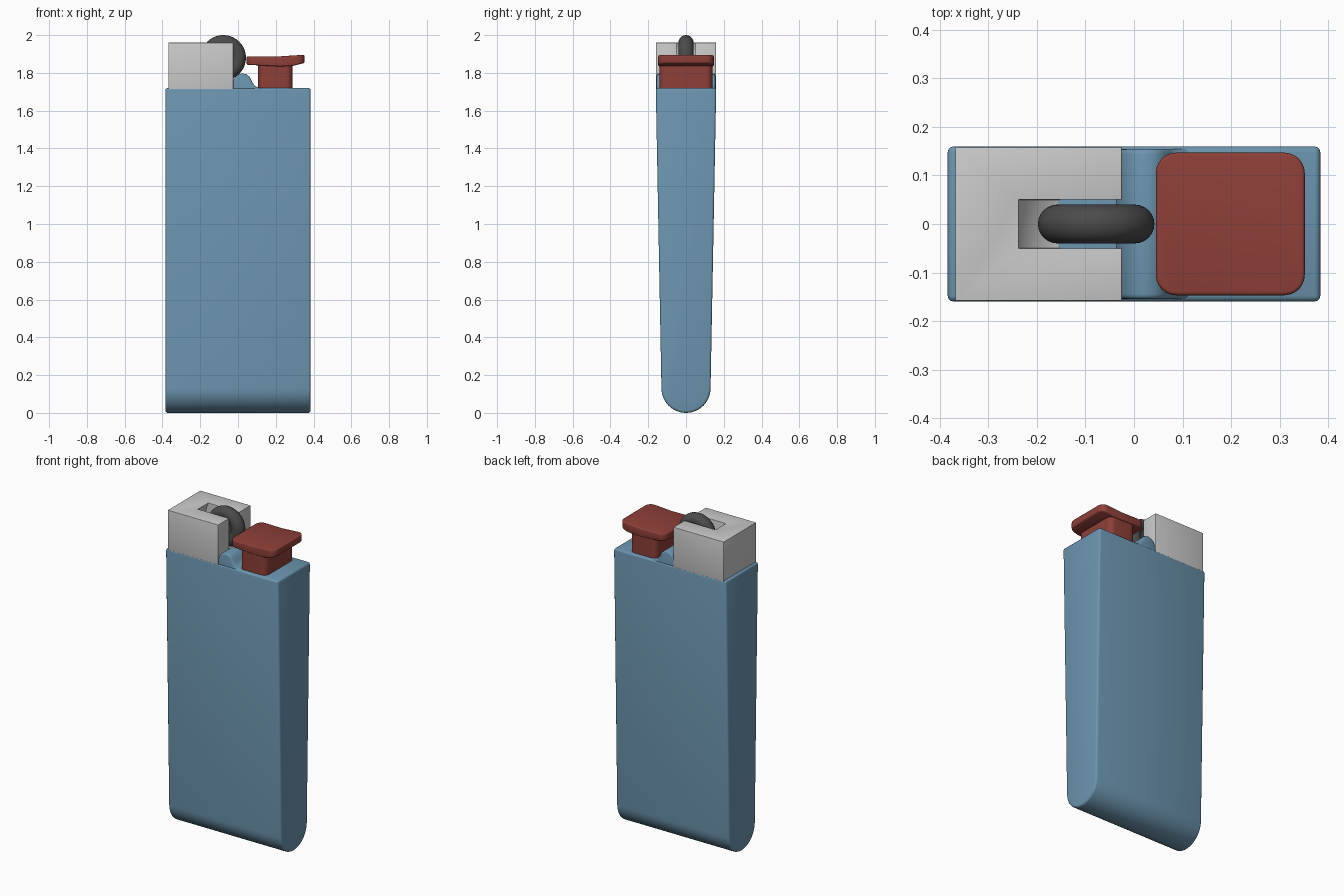
import bpy, bmesh, math

if "Cube" in bpy.data.objects:
    bpy.data.objects.remove(bpy.data.objects["Cube"])


def paint(ob, name, rgb):
    mat = bpy.data.materials.new(name)
    mat.diffuse_color = (*rgb, 1)
    mat.use_nodes = True
    mat.node_tree.nodes["Principled BSDF"].inputs["Base Color"].default_value = mat.diffuse_color
    ob.data.materials.append(mat)


def finish(ob, bevel=0.0, segs=3, cutter=None):
    bpy.ops.object.select_all(action='DESELECT')
    ob.select_set(True)
    bpy.context.view_layer.objects.active = ob
    if cutter:
        m = ob.modifiers.new("cut", 'BOOLEAN')
        m.operation = 'DIFFERENCE'
        m.solver = 'EXACT'
        m.object = cutter
        bpy.ops.object.modifier_apply(modifier=m.name)
    if bevel:
        m = ob.modifiers.new("bevel", 'BEVEL')
        m.width = bevel
        m.segments = segs
        m.limit_method = 'ANGLE'
        m.angle_limit = math.radians(35)
        bpy.ops.object.modifier_apply(modifier=m.name)
    bpy.ops.object.shade_smooth_by_angle(angle=math.radians(35))


def prism(name, pts, half, axis, corner=0.0):
    """Extrude a profile: axis 'x' takes (y, z) points, axis 'y' takes (x, z)."""
    bm = bmesh.new()
    place = (lambda p, d: (d, p[0], p[1])) if axis == 'x' else (lambda p, d: (p[0], d, p[1]))
    face = bm.faces.new([bm.verts.new(place(p, -half)) for p in pts])
    new = bmesh.ops.extrude_face_region(bm, geom=[face])['geom']
    step = place((0, 0), 2 * half)
    bmesh.ops.translate(bm, vec=step, verts=[v for v in new if isinstance(v, bmesh.types.BMVert)])
    if corner:
        upright = [e for e in bm.edges
                   if (e.verts[0].co - e.verts[1].co).xy.length < 1e-5]
        bmesh.ops.bevel(bm, geom=upright, offset=corner, segments=6, profile=0.5, affect='EDGES')
    bmesh.ops.recalc_face_normals(bm, faces=bm.faces)
    me = bpy.data.meshes.new(name)
    bm.to_mesh(me)
    bm.free()
    ob = bpy.data.objects.new(name, me)
    bpy.context.collection.objects.link(ob)
    return ob


def rect(a0, a1, z0, z1):
    return [(a0, z0), (a1, z0), (a1, z1), (a0, z1)]


BLUE = (0.15, 0.30, 0.43)
RED = (0.27, 0.05, 0.04)

# Tapered fuel body with a round bottom
R = 0.13
arc = [(-R * math.cos(math.pi * i / 24), R - R * math.sin(math.pi * i / 24)) for i in range(25)]
body = prism("body", arc + [(0.16, 1.72), (-0.16, 1.72)], 0.384, 'x')
finish(body, 0.012)
paint(body, "body_blue", BLUE)

# Rounded ridge between the hood and the button
ridge = prism("ridge", [(-0.04, 1.70), (-0.034, 1.735), (-0.02, 1.77), (-0.004, 1.789),
                        (0.02, 1.797), (0.045, 1.793), (0.062, 1.778), (0.076, 1.75),
                        (0.09, 1.73), (0.115, 1.72), (0.14, 1.70)], 0.155, 'y')
finish(ridge, 0.012)
paint(ridge, "ridge_blue", BLUE)

# Metal hood with a round slot for the wheel
WHEEL = (-0.078, 0, 1.88)
bpy.ops.mesh.primitive_cylinder_add(vertices=64, radius=0.178, depth=0.1, location=WHEEL,
                                    rotation=(math.pi / 2, 0, 0))
slot = bpy.context.object
slot.name = "slot_cutter"
slot.hide_render = True
slot.hide_set(True)
hood = prism("hood", rect(-0.368, -0.025, 1.69, 1.96), 0.158, 'y')
finish(hood, 0.012, cutter=slot)

# Spark wheel: round rim and recessed hub
bpy.ops.mesh.primitive_torus_add(major_radius=0.08, minor_radius=0.04, major_segments=64,
                                 minor_segments=24, location=WHEEL, rotation=(math.pi / 2, 0, 0))
wheel = bpy.context.object
wheel.name = "spark_wheel"
bpy.ops.mesh.primitive_cylinder_add(vertices=48, radius=0.06, depth=0.05, location=WHEEL,
                                    rotation=(math.pi / 2, 0, 0))
hub = bpy.context.object
hub.name = "wheel_hub"
for ob in (wheel, hub):
    finish(ob)
    paint(ob, ob.name + "_dark", (0.07, 0.07, 0.07))

# Gas button: stem and flared cap
stem = prism("button_stem", rect(0.107, 0.288, 1.70, 1.86), 0.14, 'y', corner=0.035)
finish(stem)
cap = prism("button_cap", [(0.045, 1.843), (0.22, 1.834), (0.29, 1.837), (0.352, 1.852),
                           (0.352, 1.896), (0.29, 1.892), (0.2, 1.886), (0.045, 1.888)],
            0.147, 'y', corner=0.042)
finish(cap, 0.007)
for ob in (stem, cap):
    paint(ob, ob.name + "_red", RED)
